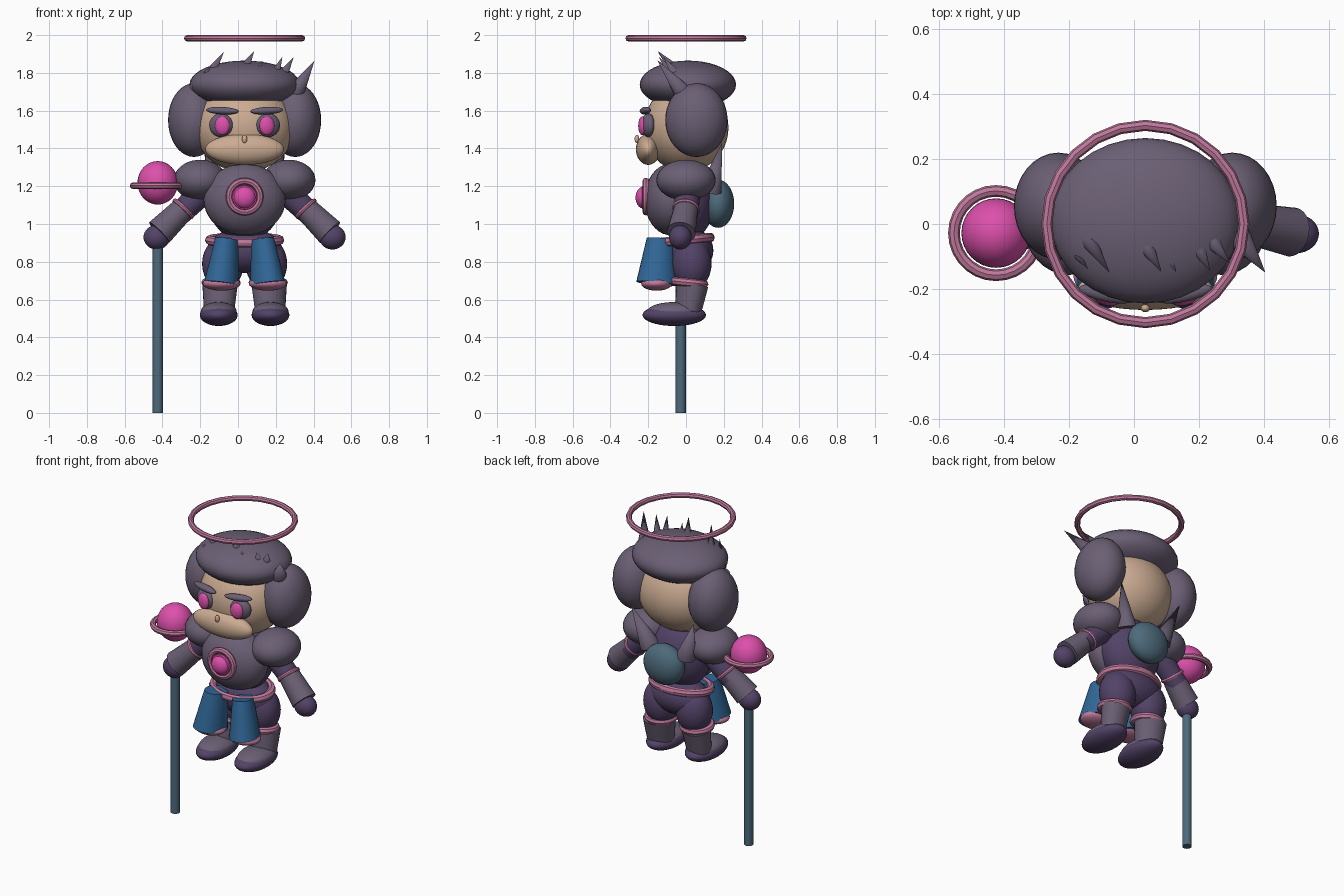
import bpy, math
from mathutils import Vector

if "Cube" in bpy.data.objects:
    bpy.data.objects.remove(bpy.data.objects["Cube"])

CX = 0.035  # body centre line


def mat(name, rgb):
    m = bpy.data.materials.new(name)
    m.diffuse_color = (*rgb, 1)
    m.use_nodes = True
    m.node_tree.nodes["Principled BSDF"].inputs["Base Color"].default_value = m.diffuse_color
    return m


GREY = mat("dusty_purple_grey", (0.145, 0.115, 0.175))
PURPLE = mat("dark_purple", (0.085, 0.055, 0.135))
SKIN = mat("skin", (0.60, 0.41, 0.29))
PINK = mat("hot_pink", (0.72, 0.08, 0.41))
ROSE = mat("rose", (0.52, 0.19, 0.33))
BLUE = mat("blue", (0.03, 0.135, 0.31))
SLATE = mat("slate_blue", (0.075, 0.145, 0.20))


def finish(name, material):
    ob = bpy.context.object
    ob.name = name
    ob.data.materials.append(material)
    bpy.ops.object.shade_smooth_by_angle(angle=math.radians(40))
    return ob


def ball(name, material, loc, size, rot=(0, 0, 0)):
    bpy.ops.mesh.primitive_uv_sphere_add(segments=32, ring_count=20, location=loc, rotation=rot)
    bpy.context.object.scale = size
    return finish(name, material)


def taper(name, material, a, b, r1, r2, squash=1.0, sides=24):
    """Cylinder, frustum or spike running from point a to point b."""
    a, b = Vector(a), Vector(b)
    d = b - a
    bpy.ops.mesh.primitive_cone_add(vertices=sides, radius1=r1, radius2=r2, depth=d.length,
                                    location=(a + b) / 2)
    ob = bpy.context.object
    ob.rotation_euler = Vector((0, 0, 1)).rotation_difference(d).to_euler()
    ob.scale = (1, squash, 1)
    return finish(name, material)


def ring(name, material, loc, major, minor, scale=(1, 1, 1), rot=(0, 0, 0), seg=32):
    bpy.ops.mesh.primitive_torus_add(major_radius=major, minor_radius=minor, major_segments=seg,
                                     minor_segments=8, location=loc, rotation=rot)
    bpy.context.object.scale = scale
    return finish(name, material)


# halo
ring("halo", ROSE, (CX, 0, 1.983), 0.304, 0.017, seg=24)

# head, muzzle, nose and hair
ball("head", SKIN, (CX, 0, 1.51), (0.265, 0.225, 0.235))
ball("muzzle", SKIN, (CX, -0.2, 1.395), (0.208, 0.065, 0.082))
ball("nose", SKIN, (CX, -0.26, 1.45), (0.014, 0.012, 0.022))
ball("hair_cap", GREY, (CX, 0.01, 1.738), (0.292, 0.255, 0.127))

# hair spikes: base, tip, radius
spikes = [
    ((-0.18, 0.01, 1.75), (-0.075, -0.15, 1.91), 0.042),
    ((-0.23, -0.03, 1.72), (-0.14, -0.14, 1.84), 0.03),
    ((0.02, -0.04, 1.80), (0.085, -0.148, 1.915), 0.035),
    ((0.10, -0.09, 1.80), (0.13, -0.148, 1.865), 0.02),
    ((0.18, -0.04, 1.76), (0.235, -0.145, 1.885), 0.035),
    ((0.22, -0.03, 1.76), (0.295, -0.12, 1.885), 0.035),
    ((0.30, -0.01, 1.69), (0.405, -0.15, 1.865), 0.05),
]
for i, (a, b, r) in enumerate(spikes):
    taper(f"hair_spike_{i}", GREY, a, b, r, 0, sides=12)

# torso, chest plate, backpack
ball("torso", PURPLE, (CX, 0.0, 1.12), (0.195, 0.15, 0.21))
ball("chest_plate", GREY, (CX, -0.08, 1.13), (0.217, 0.14, 0.19))
ball("backpack", SLATE, (CX, 0.17, 1.107), (0.135, 0.085, 0.127))
front = (math.pi / 2, 0, 0)
ring("chest_ring", ROSE, (CX, -0.212, 1.145), 0.082, 0.018, rot=front)
ring("chest_inner_ring", PINK, (CX, -0.222, 1.14), 0.055, 0.012, rot=front)
ball("chest_gem", PINK, (CX, -0.225, 1.14), (0.058, 0.042, 0.058))

# hips and belt
ball("hips", PURPLE, (CX, 0.02, 0.86), (0.2, 0.125, 0.12))
ring("belt", ROSE, (CX, -0.005, 0.915), 0.185, 0.025, scale=(1, 0.75, 1), rot=(0.1, 0, 0))

for side, s in (("left", 1), ("right", -1)):
    def p(dx, y, z):
        return (CX + s * dx, y, z)

    # hair puffs and face
    ball(f"hair_puff_{side}", GREY, p(0.268, 0.055, 1.55), (0.137, 0.165, 0.195))
    ball(f"eye_socket_{side}", GREY, p(0.125, -0.2, 1.523), (0.064, 0.035, 0.062), (0, 0, s * 0.25))
    ball(f"eye_{side}", PINK, p(0.118, -0.23, 1.52), (0.04, 0.022, 0.05), (0, 0, s * 0.2))
    ball(f"eyebrow_{side}", GREY, p(0.118, -0.215, 1.6), (0.088, 0.025, 0.02),
         (0, s * -0.05, s * 0.2))

    # shoulder and back collar spike
    ball(f"shoulder_{side}", GREY, p(0.235, 0, 1.232), (0.14, 0.157, 0.108))
    taper(f"collar_spike_{side}", GREY, p(0.13, 0.13, 1.18), p(0.22, 0.19, 1.43), 0.06, 0, sides=16)

    # arm
    taper(f"upper_arm_{side}", PURPLE, p(0.2, 0.01, 1.19), p(0.36, 0, 1.04), 0.07, 0.062)
    ring_ob = ring(f"elbow_ring_{side}", ROSE, p(0.325, 0.0, 1.08), 0.06, 0.013)
    ring_ob.rotation_euler = Vector((0, 0, 1)).rotation_difference(
        Vector((s * 0.12, -0.02, -0.125))).to_euler()
    taper(f"forearm_{side}", GREY, p(0.325, 0, 1.08), p(0.452, -0.025, 0.955), 0.064, 0.076)
    ball(f"hand_{side}", PURPLE, p(0.465, -0.03, 0.93), (0.07, 0.06, 0.065))

    # leg
    ball(f"thigh_{side}", PURPLE, p(0.115, 0.03, 0.79), (0.11, 0.105, 0.14))
    ring(f"knee_ring_{side}", ROSE, p(0.125, 0.015, 0.69), 0.082, 0.022, rot=(-0.1, 0, 0))
    taper(f"shin_{side}", GREY, p(0.13, 0.035, 0.68), p(0.135, 0.01, 0.54), 0.096, 0.082, 0.85)
    ball(f"shoe_sole_{side}", PURPLE, p(0.137, -0.062, 0.518), (0.1, 0.168, 0.058))
    ball(f"shoe_top_{side}", GREY, p(0.137, -0.06, 0.537), (0.095, 0.145, 0.05))

    # hanging hip plate with trim
    taper(f"hip_plate_{side}", BLUE, p(0.095, -0.135, 0.92), p(0.122, -0.155, 0.685),
          0.074, 0.11, 0.82)
    ball(f"plate_trim_{side}", ROSE, p(0.122, -0.155, 0.685), (0.1, 0.082, 0.038))

# staff with floating ringed orb
sx, sy = -0.425, -0.028
taper("staff", SLATE, (sx, sy, 0), (sx, sy, 0.93), 0.027, 0.027, sides=16)
ball("orb", PINK, (sx, sy, 1.218), (0.107, 0.107, 0.115))
ring("orb_ring", ROSE, (sx, sy, 1.203), 0.13, 0.018, seg=28)
